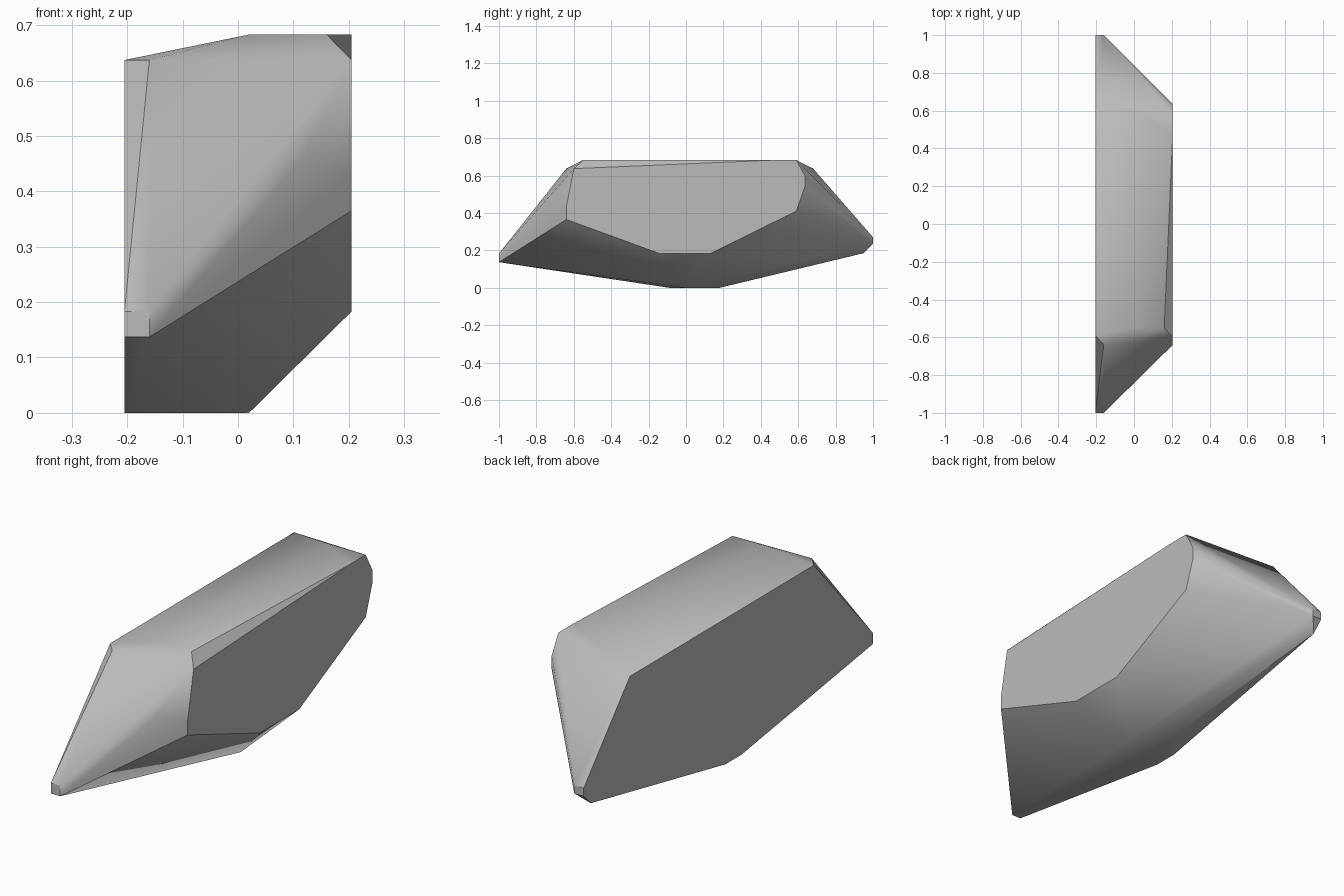
import bpy, bmesh, math

cube = bpy.data.objects.get("Cube")
if cube:
    bpy.data.objects.remove(cube, do_unlink=True)

# One plain grey for the whole stone
grey = bpy.data.materials.new("stone_grey")
grey.use_nodes = True
colour = (0.5, 0.5, 0.5, 1)
grey.diffuse_color = colour
grey.node_tree.nodes["Principled BSDF"].inputs["Base Color"].default_value = colour

FLAT, TIP, SIDE = -0.205, -0.16, 0.205

# Outline of the wide flat side (y, z)
wide_side = [(-1, .137), (-1, .183), (-.59, .637), (.68, .637), (1, .27),
             (1, .235), (.95, .185), (.02, 0), (-.09, 0)]
# Outline of the narrower side (y, z)
narrow_side = [(-.64, .365), (-.64, .43), (-.6, .637), (.48, .683), (.59, .683),
               (.635, .6), (.635, .54), (.59, .41), (.13, .183), (-.14, .183)]
# Blunt ends and the corners between the two sides
tips = [(-1, .137), (-1, .183), (1, .27), (1, .235)]
corners = [(.113, -.73, .455), (TIP, -.64, .637), (.02, -.55, .683),
           (.16, -.55, .683), (.02, .59, .683), (.02, -.01, 0), (-.1, .18, 0)]

points = [(FLAT, y, z) for y, z in wide_side]
points += [(SIDE, y, z) for y, z in narrow_side]
points += [(TIP, y, z) for y, z in tips] + corners

# Wrap the faceted block around the corners
bm = bmesh.new()
for p in points:
    bm.verts.new(p)
hull = bmesh.ops.convex_hull(bm, input=bm.verts)
loose = [v for v in bm.verts if not v.link_faces]
bmesh.ops.delete(bm, geom=loose, context='VERTS')
bmesh.ops.dissolve_limit(bm, angle_limit=math.radians(1), verts=bm.verts, edges=bm.edges)
bmesh.ops.recalc_face_normals(bm, faces=bm.faces)

mesh = bpy.data.meshes.new("faceted_stone")
bm.to_mesh(mesh)
bm.free()
mesh.materials.append(grey)
stone = bpy.data.objects.new("faceted_stone", mesh)
bpy.context.collection.objects.link(stone)

bpy.context.view_layer.objects.active = stone
stone.select_set(True)
bpy.ops.object.shade_smooth_by_angle(angle=math.radians(35))
